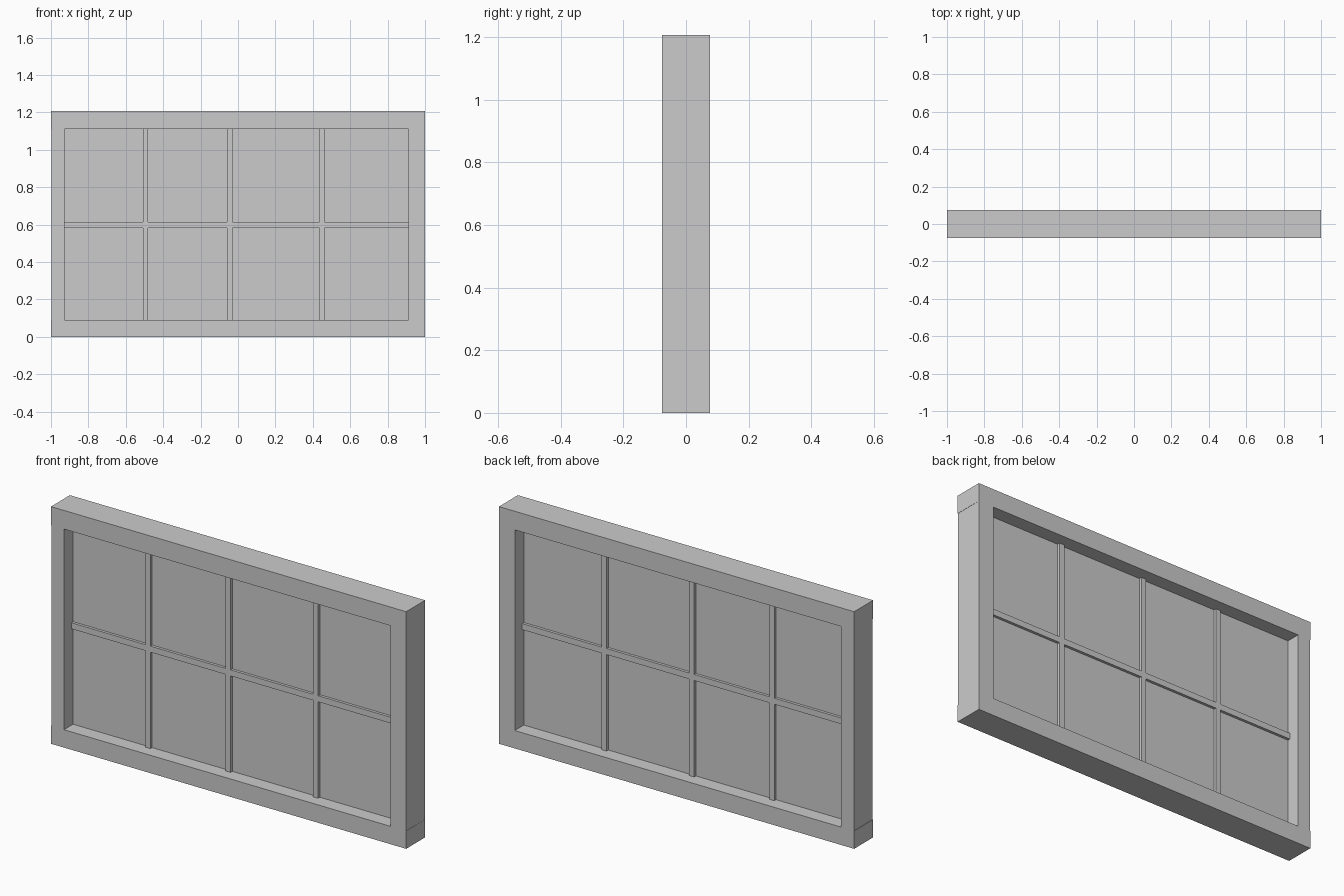
import bpy

if "Cube" in bpy.data.objects:
    bpy.data.objects.remove(bpy.data.objects["Cube"])


def box(name, x0, x1, y0, y1, z0, z1):
    """Axis-aligned box given by its extents."""
    bpy.ops.mesh.primitive_cube_add(
        size=1, location=((x0 + x1) / 2, (y0 + y1) / 2, (z0 + z1) / 2))
    ob = bpy.context.object
    ob.name = name
    ob.scale = (x1 - x0, y1 - y0, z1 - z0)
    bpy.ops.object.transform_apply(location=False, rotation=False, scale=True)
    return ob


H = 1.207               # overall height
D = 0.076               # half depth of the frame
L, R = -0.927, 0.911    # opening, left and right
B, T = 0.091, 1.112     # opening, bottom and top

# Outer frame: full-width rails with stiles between them
box("bottom_rail", -1, 1, -D, D, 0, B)
box("top_rail", -1, 1, -D, D, T, H)
box("left_stile", -0.998, L, -D, D, B, T)
box("right_stile", R, 0.999, -D, D, B, T)

# Thin glass pane in the middle of the frame depth
box("glass_pane", L, R, -0.003, 0.003, B, T)

# Glazing bars standing slightly proud of the glass on both sides
BAR, BAR_D = 0.014, 0.017
for i, x in enumerate((-0.495, -0.044, 0.449)):
    box(f"vertical_bar_{i + 1}", x - BAR, x + BAR, -BAR_D, BAR_D, B, T)
box("horizontal_bar", L, R, -BAR_D, BAR_D, 0.582, 0.613)
